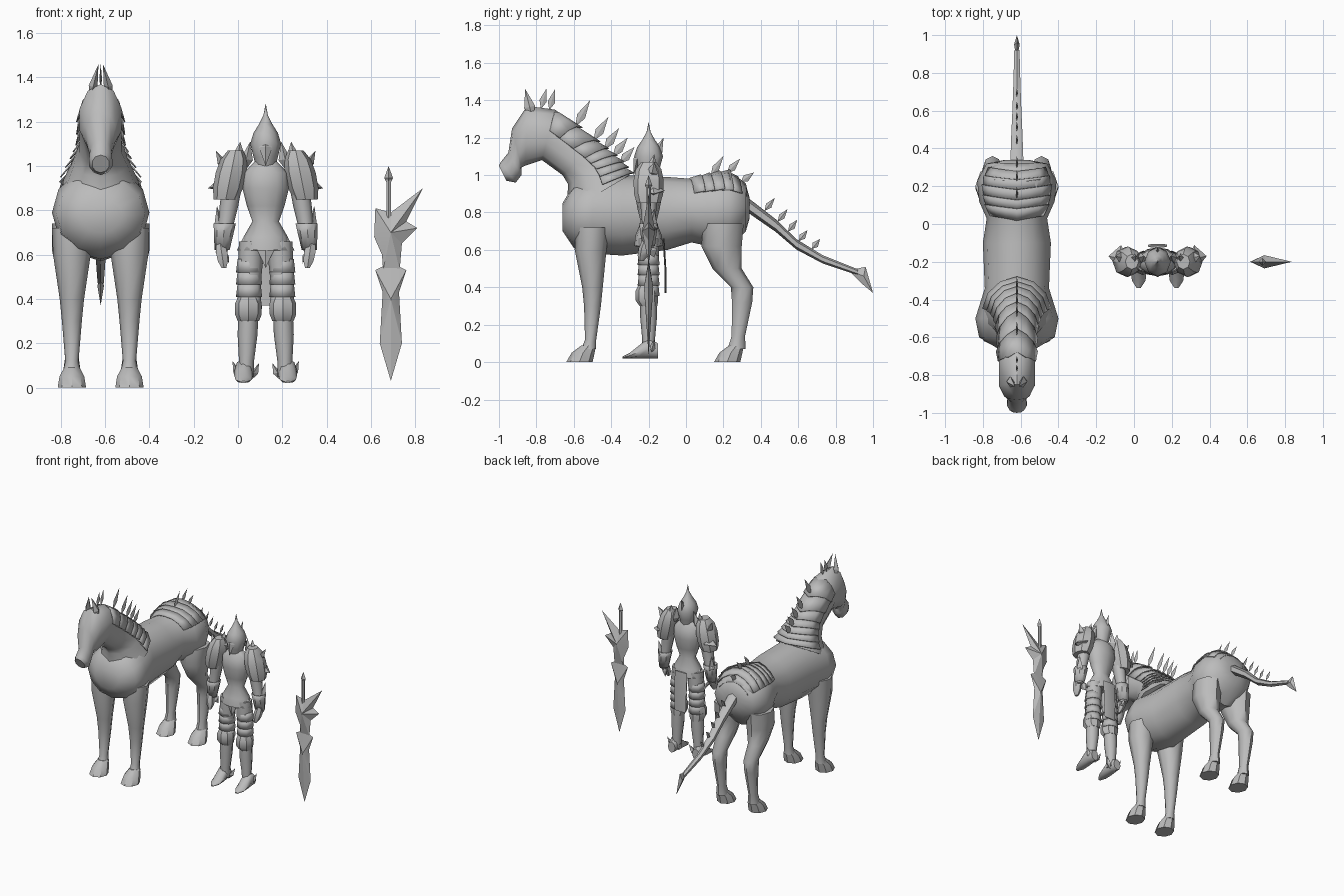
import bpy, bmesh
from math import sin, cos, pi, radians
from mathutils import Vector

cube = bpy.data.objects.get("Cube")
if cube:
    bpy.data.objects.remove(cube)

grey = bpy.data.materials.new("steel_grey")
grey.use_nodes = True
grey.diffuse_color = (.5, .5, .5, 1)
grey.node_tree.nodes["Principled BSDF"].inputs["Base Color"].default_value = grey.diffuse_color

HORSE_X, KNIGHT_X, SWORD_X, FIGURE_Y = -.62, .125, .69, -.2
SIDES = {"right": -1, "left": 1}


def finish(name, bm, sharp_angle=50, thickness=0):
    """Turn a bmesh into a shaded object."""
    bmesh.ops.recalc_face_normals(bm, faces=bm.faces)
    mesh = bpy.data.meshes.new(name)
    bm.to_mesh(mesh)
    bm.free()
    mesh.materials.append(grey)
    for polygon in mesh.polygons:
        polygon.use_smooth = True
    mesh.set_sharp_from_angle(angle=radians(sharp_angle))
    part = bpy.data.objects.new(name, mesh)
    bpy.context.collection.objects.link(part)
    if thickness:
        part.modifiers.new("plate_thickness", "SOLIDIFY").thickness = thickness


def ring_point(ring, angle, scale=1):
    """Point on an elliptical section; angle zero is its back or top point."""
    x, width, y_low, z_low, y_high, z_high = ring
    low, high = Vector((x, y_low, z_low)), Vector((x, y_high, z_high))
    across = Vector((width, 0, 0))
    return (low + high) / 2 + ((high - low) / 2 * cos(angle) + across * sin(angle)) * scale


def loft(name, rings, sides=10, sharp_angle=50, capped=True):
    """Skin a row of sections; an uncapped skin becomes a thin plate."""
    bm = bmesh.new()
    loops = [[bm.verts.new(ring_point(ring, 2 * pi * i / sides)) for i in range(sides)] for ring in rings]
    for lower, upper in zip(loops, loops[1:]):
        for i in range(sides):
            bm.faces.new((lower[i - 1], lower[i], upper[i], upper[i - 1]))
    if capped:
        bm.faces.new(loops[0])
        bm.faces.new(loops[-1])
    finish(name, bm, sharp_angle, 0 if capped else .005)


def stack(name, x, rows, aspect, lean=0, sides=8, **options):
    """Upright loft of (half width, height, optional y); lean shifts x with height."""
    rings = []
    for width, z, *place in rows:
        y = place[0] if place else FIGURE_Y
        shifted = x + lean * (z - rows[0][1])
        rings.append((shifted, width, y - width * aspect, z, y + width * aspect, z))
    loft(name, rings, sides, **options)


def section(rings, position):
    """Section at a fractional position in a row of sections."""
    position = max(0, min(position, len(rings) - 1.001))
    i = int(position)
    return [a + (b - a) * (position - i) for a, b in zip(rings[i], rings[i + 1])]


def band(name, rings, start, end, spread, lift, sweep):
    """Chevron armour plate draped over the crest of a loft, flared at its end."""
    bm = bmesh.new()
    steps = [k / 3 for k in range(-3, 4)]
    front, back = ([bm.verts.new(ring_point(section(rings, position + sweep * abs(k)), k * spread, scale))
                    for k in steps] for position, scale in ((start, 1.02), (end, lift)))
    for i in range(len(steps) - 1):
        bm.faces.new((front[i], front[i + 1], back[i + 1], back[i]))
    finish(name, bm, 30, .006)


def spike(name, base, tip, width, thick):
    """Four-sided kite, widest a little below its middle."""
    base, tip = Vector(base), Vector(tip)
    axis = (tip - base).normalized()
    across = Vector((1, 0, 0)) if abs(axis.x) < .6 else Vector((0, 1, 0))
    side = axis.cross(across).normalized() * width
    across *= thick
    middle = base.lerp(tip, .4)
    bm = bmesh.new()
    ends = [bm.verts.new(base), bm.verts.new(tip)]
    belt = [bm.verts.new(middle + offset) for offset in (side, across, -side, -across)]
    for i in range(4):
        for end in ends:
            bm.faces.new((end, belt[i - 1], belt[i]))
    finish(name, bm, 20)


def crest(name, rings, position, rise, width=.02):
    """Flat spike standing on the top line of a loft."""
    base = ring_point(section(rings, position), 0, .95)
    spike(name, base, base + Vector((0, *rise)), width, .006)


def shard(name, outline, centre, place, depth):
    """Flat outline with a raised middle on both faces."""
    bm = bmesh.new()
    edge = [bm.verts.new(place(u, v, 0)) for u, v in outline]
    for rise in (-depth, depth):
        peak = bm.verts.new(place(*centre, rise))
        for i, corner in enumerate(edge):
            bm.faces.new((corner, edge[i - 1], peak))
    finish(name, bm, 20)


# Horse body: y, half width, belly, back
body = [(HORSE_X, width, y, belly, y, back) for y, width, belly, back in (
    (-.66, .1, .7, .85), (-.6, .2, .61, .95), (-.5, .22, .58, 1), (-.34, .17, .57, 1),
    (-.1, .18, .6, .99), (.03, .16, .64, .98), (.12, .2, .62, 1), (.23, .21, .6, 1.02),
    (.32, .16, .7, .95), (.34, .06, .77, .88))]
loft("horse_body", body, 12)

# Horse neck and head: half width, throat point, crest point
neck = [(HORSE_X, *row) for row in (
    (.18, -.64, .8, -.3, 1), (.13, -.63, .95, -.36, 1.08),
    (.1, -.66, 1, -.47, 1.17), (.1, -.77, 1.08, -.7, 1.35))]
head = [(HORSE_X, *row) for row in (
    (.1, -.86, 1.05, -.85, 1.37), (.07, -.88, 1.04, -.93, 1.25),
    (.05, -.88, 1, -.95, 1.12), (.055, -.91, .96, -.99, 1.07), (.04, -.96, .97, -1, 1.05))]
loft("horse_neck_and_head", neck + head)

# Horse legs, hooves and ears
for word, side in SIDES.items():
    leg_x = HORSE_X + side * .13
    stack(word + "_front_leg", leg_x, (
        (.09, .72, -.5), (.085, .6, -.51), (.055, .4, -.5), (.045, .3, -.5), (.03, .12, -.51), (.04, .07, -.52)), 1)
    stack(word + "_hind_leg", leg_x, (
        (.09, .74, .2), (.09, .62, .19), (.065, .5, .22), (.05, .4, .3), (.045, .32, .3),
        (.03, .14, .28), (.04, .07, .27)), 1.2)
    for part, y in (("_front", -.57), ("_hind", .22)):
        stack(word + part + "_hoof", leg_x, (
            (.064, 0, y), (.056, .05, y + .02), (.035, .09, y + .05)), 1.1, sharp_angle=35)
    spike(word + "_ear", (HORSE_X + side * .05, -.82, 1.3), (HORSE_X + side * .01, -.86, 1.46), .03, .02)

# Horse tail, tapering to a barbed end
tail_line = ((.33, .84), (.48, .73), (.59, .63), (.73, .55), (.92, .48))
tail = []
for i, (y, z) in enumerate(tail_line):
    girth = .04 - .006 * i
    tail.append((HORSE_X, girth, y, z - girth, y, z + girth))
loft("tail", tail, 6)
shard("tail_barb", ((.87, .49), (.96, .51), (1, .37), (.94, .42), (.9, .46)), (.95, .46),
      lambda u, v, rise: (HORSE_X + rise, u, v), .015)

# Overlapping plates on the neck and rump
for i in range(7):
    start = 2.9 - i * .4
    band("neck_plate", neck, start, start - .5, 1.4, 1.13, .3)
for i in range(6):
    start = 4.9 + i * .5
    band("rump_plate", body, start, start + .65, 1, 1.07, .25)

# Crest spikes along poll, mane, rump and tail
for i in range(2):
    crest("poll_spike", neck + head, 3.2 + i * .3, (.03, .11))
for i in range(5):
    crest("mane_spike", neck, .8 + i * .43, (.08, .09 + i * .013), .024)
for i in range(3):
    crest("rump_spike", body, 6.1 + i * .8, (.07, .11 - i * .03))
for i in range(5):
    crest("tail_spike", tail, .6 + i * .5, (.055 - i * .003, .07 - i * .004), .018)

# Knight torso, skirt, helmet and hanging cloth
stack("breastplate", KNIGHT_X, (
    (.11, .62), (.1, .68), (.06, .75), (.085, .82), (.105, .9), (.1, .97), (.05, 1.02)), .7, sides=12)
stack("hip_skirt", KNIGHT_X, ((.08, .71), (.105, .67), (.13, .62)), .55, sharp_angle=25, capped=False)
stack("helmet", KNIGHT_X, (
    (.04, .98), (.055, 1.04), (.07, 1.1), (.055, 1.15), (.03, 1.19), (.01, 1.23), (.001, 1.28)), 1.1)
spike("helmet_beak", (KNIGHT_X, -.25, 1.14), (KNIGHT_X, -.28, 1), .02, .03)
spike("helmet_fin", (KNIGHT_X, -.18, 1.06), (KNIGHT_X, -.12, 1.2), .03, .012)
spike("groin_plate", (KNIGHT_X, -.24, .7), (KNIGHT_X, -.25, .54), .015, .045)
stack("back_cloth", KNIGHT_X, ((.05, .66, -.12), (.05, .5, -.11), (.045, .37, -.11)), .1)

# Knight limbs and paired armour
for word, side in SIDES.items():
    def prong(name, x_base, z_base, x_tip, z_tip, width, thick):
        """Armour spike placed by its distance from the knight's middle."""
        spike(word + name, (KNIGHT_X + side * x_base, -.19, z_base),
              (KNIGHT_X + side * x_tip, -.17, z_tip), width, thick)

    hip, shoulder = KNIGHT_X + side * .065, KNIGHT_X + side * .15
    stack(word + "_leg", hip, (
        (.055, .66), (.056, .56), (.048, .44), (.045, .34), (.045, .24), (.034, .12), (.035, .05)),
        1, lean=side * -.04)
    for i in range(4):
        top = .58 - i * .055
        stack(word + "_thigh_plate", hip + side * .01, ((.052, top), (.059, top - .06)), 1,
              sharp_angle=25, capped=False)
    stack(word + "_knee_guard", hip + side * .013, (
        (.045, .41, -.21), (.06, .38, -.21), (.06, .33, -.21), (.048, .3)), 1, sharp_angle=35)
    loft(word + "_boot", [(hip + side * .035, width, y, .02, y, top) for y, width, top in (
        (-.15, .03, .1), (-.2, .042, .13), (-.25, .042, .09), (-.3, .036, .05), (-.34, .01, .03))], 8)
    prong("_outer_ankle_wing", .11, .03, .15, .12, .02, .02)
    prong("_inner_ankle_wing", .07, .03, .03, .11, .02, .02)

    # Arm, bracer and hand
    stack(word + "_arm", shoulder, ((.045, .92), (.042, .82), (.035, .74), (.038, .7), (.026, .61)),
          1, lean=side * -.16)
    stack(word + "_bracer", shoulder + side * .035, ((.05, .74), (.045, .7), (.034, .62)),
          1, lean=side * -.1, sharp_angle=25, capped=False)
    stack(word + "_hand", shoulder + side * .055, ((.022, .65, -.21), (.03, .61, -.22), (.026, .57, -.23), (.012, .54, -.24)),
          1.1, lean=side * .15, sides=6)
    prong("_elbow_blade", .2, .66, .22, .82, .03, .025)
    prong("_thumb", .185, .62, .165, .56, .03, .01)

    # Domed shoulder guard with horns
    stack(word + "_pauldron", shoulder + side * .03, (
        (.055, .85), (.068, .9), (.07, .97), (.06, 1.03), (.035, 1.07)), 1.15, lean=side * -.2, sharp_angle=35)
    prong("_shoulder_point", .15, .93, .26, .9, .035, .07)
    prong("_shoulder_horn", .17, .97, .225, 1.07, .035, .025)
    prong("_inner_horn", .1, .97, .07, 1.11, .03, .03)
    prong("_middle_horn", .13, 1, .115, 1.11, .03, .03)


# Sword: mirrored blade, winged guard, grip and pommel
def upright(u, v, rise):
    return (SWORD_X + u, FIGURE_Y + rise, v)


blade_edge = ((.03, .55), (.07, .53), (.037, .43), (.05, .2), (0, .03))
blade = list(blade_edge) + [(-u, v) for u, v in reversed(blade_edge[:-1])]
shard("blade", blade, (0, .4), upright, .025)
shard("winged_guard", (
    (-.035, .53), (-.04, .6), (-.075, .68), (-.07, .81), (0, .79), (.145, .9), (.07, .75),
    (.12, .72), (.05, .65), (.04, .53)), (0, .7), upright, .035)
grip_x = SWORD_X - .01
stack("grip", grip_x, ((.012, .76), (.012, .95)), 1, sides=6)
spike("pommel", (grip_x, FIGURE_Y, .91), (grip_x, FIGURE_Y, 1), .02, .02)
